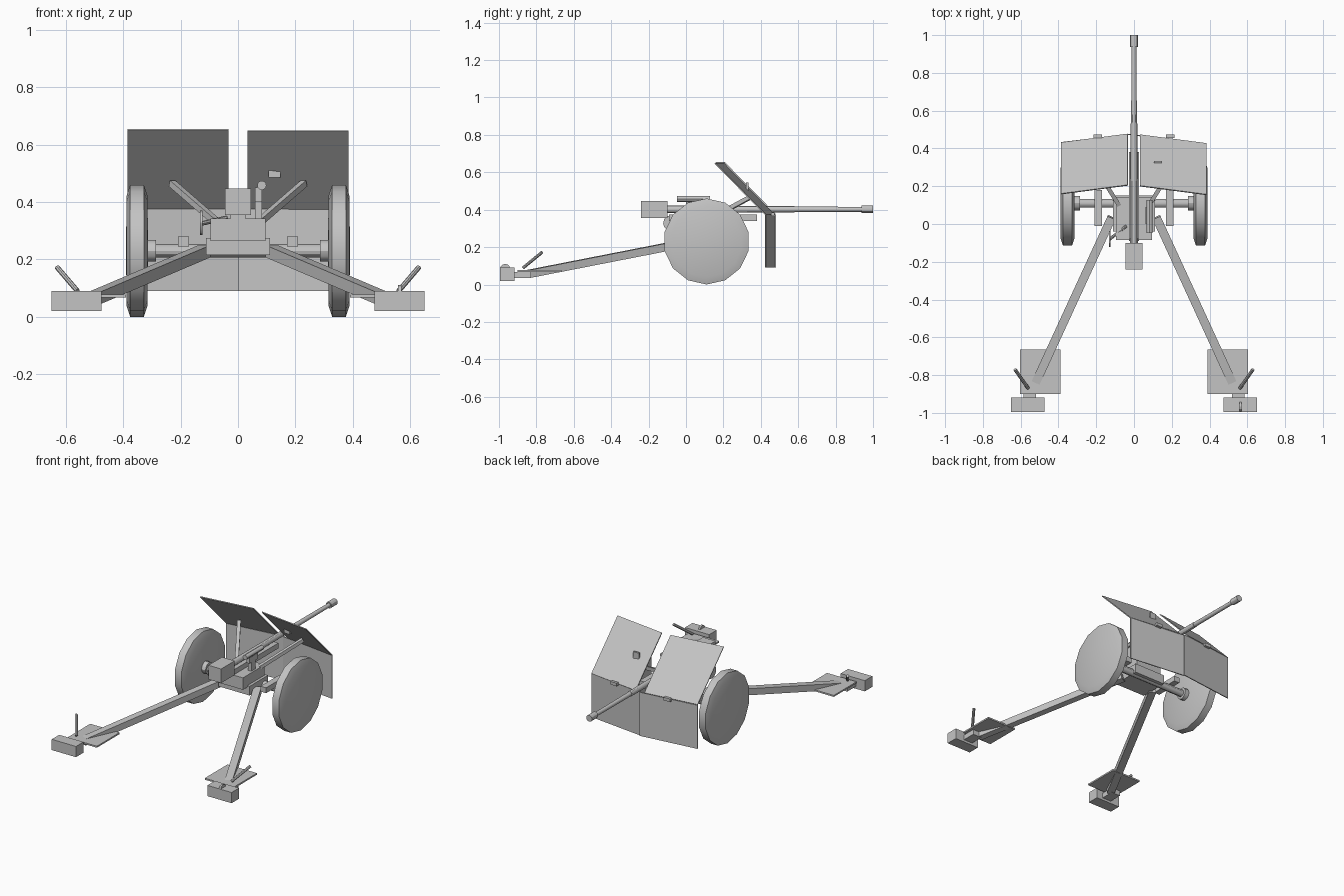
import bpy
import bmesh
from math import radians
from mathutils import Vector, Matrix

if "Cube" in bpy.data.objects:
    bpy.data.objects.remove(bpy.data.objects["Cube"], do_unlink=True)

GREY = (0.55, 0.55, 0.55, 1)
paint = bpy.data.materials.new("plain grey")
paint.use_nodes = True
paint.diffuse_color = GREY
paint.node_tree.nodes["Principled BSDF"].inputs["Base Color"].default_value = GREY


def finish(name, bm, smooth=False):
    bmesh.ops.recalc_face_normals(bm, faces=bm.faces[:])
    mesh = bpy.data.meshes.new(name)
    bm.to_mesh(mesh)
    bm.free()
    mesh.materials.append(paint)
    obj = bpy.data.objects.new(name, mesh)
    bpy.context.collection.objects.link(obj)
    if smooth:
        bpy.ops.object.select_all(action='DESELECT')
        obj.select_set(True)
        bpy.context.view_layer.objects.active = obj
        bpy.ops.object.shade_smooth_by_angle(angle=radians(30))
    return obj


def box(name, x, y, z):
    """Box from (low, high) ranges on each axis."""
    bm = bmesh.new()
    bmesh.ops.create_cube(bm, size=1)
    for v in bm.verts:
        v.co = [r[0] if c < 0 else r[1] for c, r in zip(v.co, (x, y, z))]
    return finish(name, bm)


def frame(a, b):
    """Matrix at the middle of a-b with local z along it and local x level."""
    d = (b - a).normalized()
    side = d.cross(Vector((0, 0, 1)))
    side = side.normalized() if side.length > 0.001 else Vector((1, 0, 0))
    rot = Matrix((side, d.cross(side), d)).transposed().to_4x4()
    return Matrix.Translation((a + b) / 2) @ rot


def bar(name, a, b, width, height):
    a, b = Vector(a), Vector(b)
    bm = bmesh.new()
    size = Matrix.Diagonal((width, height, (b - a).length, 1))
    bmesh.ops.create_cube(bm, size=1, matrix=frame(a, b) @ size)
    return finish(name, bm)


def rod(name, a, b, r1, r2=None, sides=12):
    a, b = Vector(a), Vector(b)
    bm = bmesh.new()
    bmesh.ops.create_cone(bm, cap_ends=True, segments=sides, radius1=r1,
                          radius2=r2 or r1, depth=(b - a).length, matrix=frame(a, b))
    return finish(name, bm, True)


def plate(name, corners, thick=0.006):
    bm = bmesh.new()
    face = bm.faces.new([bm.verts.new(c) for c in corners])
    face.normal_update()
    push = face.normal * thick
    new = bmesh.ops.extrude_face_region(bm, geom=[face], use_keep_orig=True)
    bmesh.ops.translate(bm, vec=push, verts=[g for g in new["geom"]
                                             if isinstance(g, bmesh.types.BMVert)])
    return finish(name, bm)


def wheel(name, x):
    """Slightly domed disc wheel, turned about its axle."""
    profile = [(-0.038, 0), (-0.037, 0.19), (-0.024, 0.23),
               (0.024, 0.23), (0.037, 0.19), (0.038, 0)]
    bm = bmesh.new()
    verts = [bm.verts.new((px, 0, r)) for px, r in profile]
    edges = [bm.edges.new(p) for p in zip(verts, verts[1:])]
    bmesh.ops.spin(bm, geom=verts + edges, cent=(0, 0, 0), axis=(1, 0, 0),
                   angle=radians(360), steps=14)
    bmesh.ops.remove_doubles(bm, verts=bm.verts[:], dist=0.0005)
    bmesh.ops.translate(bm, vec=(x, 0.11, 0.23), verts=bm.verts[:])
    return finish(name, bm, True)


# Mirrored parts
for side, s in (("left", 1), ("right", -1)):
    def span(a, b):
        return tuple(sorted((s * a, s * b)))

    wheel(side + "_wheel", s * 0.352)
    rod(side + "_hub", (s * 0.285, 0.11, 0.23), (s * 0.33, 0.11, 0.23), 0.038)
    box(side + "_axle_bracket", span(0.17, 0.21), (-0.01, 0.18), (0.245, 0.28))

    # Shield
    plate(side + "_lower_shield", [(0, 0.474, 0.09), (s * 0.385, 0.428, 0.09),
                                   (s * 0.385, 0.428, 0.375), (0, 0.474, 0.375)])
    plate(side + "_upper_shield",
          [(s * 0.033, 0.474, 0.375), (s * 0.385, 0.428, 0.375),
           (s * 0.385, 0.157, 0.65), (s * 0.033, 0.203, 0.65)])
    box(side + "_shield_hinge", span(0.17, 0.215), (0.455, 0.473), (0.365, 0.385))
    bar(side + "_shield_brace", (s * 0.08, 0.1, 0.335), (s * 0.23, 0.34, 0.465),
        0.022, 0.022)

    # Trail leg with its foot
    bar(side + "_trail", (s * 0.118, 0.035, 0.228), (s * 0.525, -0.85, 0.055),
        0.046, 0.042)
    box(side + "_foot_plate", span(0.39, 0.603), (-0.9, -0.665), (0.068, 0.078))
    box(side + "_spade_link", span(0.52, 0.585), (-0.93, -0.83), (0.035, 0.068))
    box(side + "_spade", span(0.475, 0.65), (-0.995, -0.918), (0.02, 0.09))
    rod(side + "_trail_handle", (s * 0.56, -0.87, 0.09), (s * 0.63, -0.77, 0.172),
        0.009, sides=8)

rod("foot_disc", (0.558, -0.967, 0.083), (0.57, -0.967, 0.083), 0.027)

# Carriage
rod("axle", (-0.3, 0.11, 0.23), (0.3, 0.11, 0.23), 0.023)
box("carriage_base", (-0.112, 0.112), (-0.04, 0.15), (0.215, 0.275))
box("carriage_top", (-0.095, 0.095), (-0.085, 0.14), (0.265, 0.343))
box("cradle", (-0.026, 0.026), (-0.09, 0.38), (0.34, 0.375))

# Gun
box("breech", (-0.046, 0.046), (-0.24, -0.1), (0.355, 0.447))
rod("barrel_jacket", (0, -0.11, 0.402), (0, 0.58, 0.402), 0.02, 0.017)
rod("barrel", (0, 0.57, 0.402), (0, 0.95, 0.402), 0.015, 0.013)
rod("muzzle", (0, 0.937, 0.402), (0, 1, 0.402), 0.021)

# Sight and its viewing port
rod("sight_tube", (0.083, -0.048, 0.458), (0.083, 0.128, 0.458), 0.016)
box("sight_mount", (0.06, 0.083), (0.0, 0.09), (0.4, 0.45))
box("sight_post", (0.06, 0.083), (0.02, 0.06), (0.33, 0.41))
box("viewing_port", (0.106, 0.148), (0.322, 0.334), (0.485, 0.545))

# Aiming handwheel
rod("handwheel", (-0.133, -0.08, 0.328), (-0.124, -0.08, 0.328), 0.042)
rod("handwheel_shaft", (-0.128, -0.08, 0.325), (-0.04, -0.01, 0.345), 0.008, sides=8)
